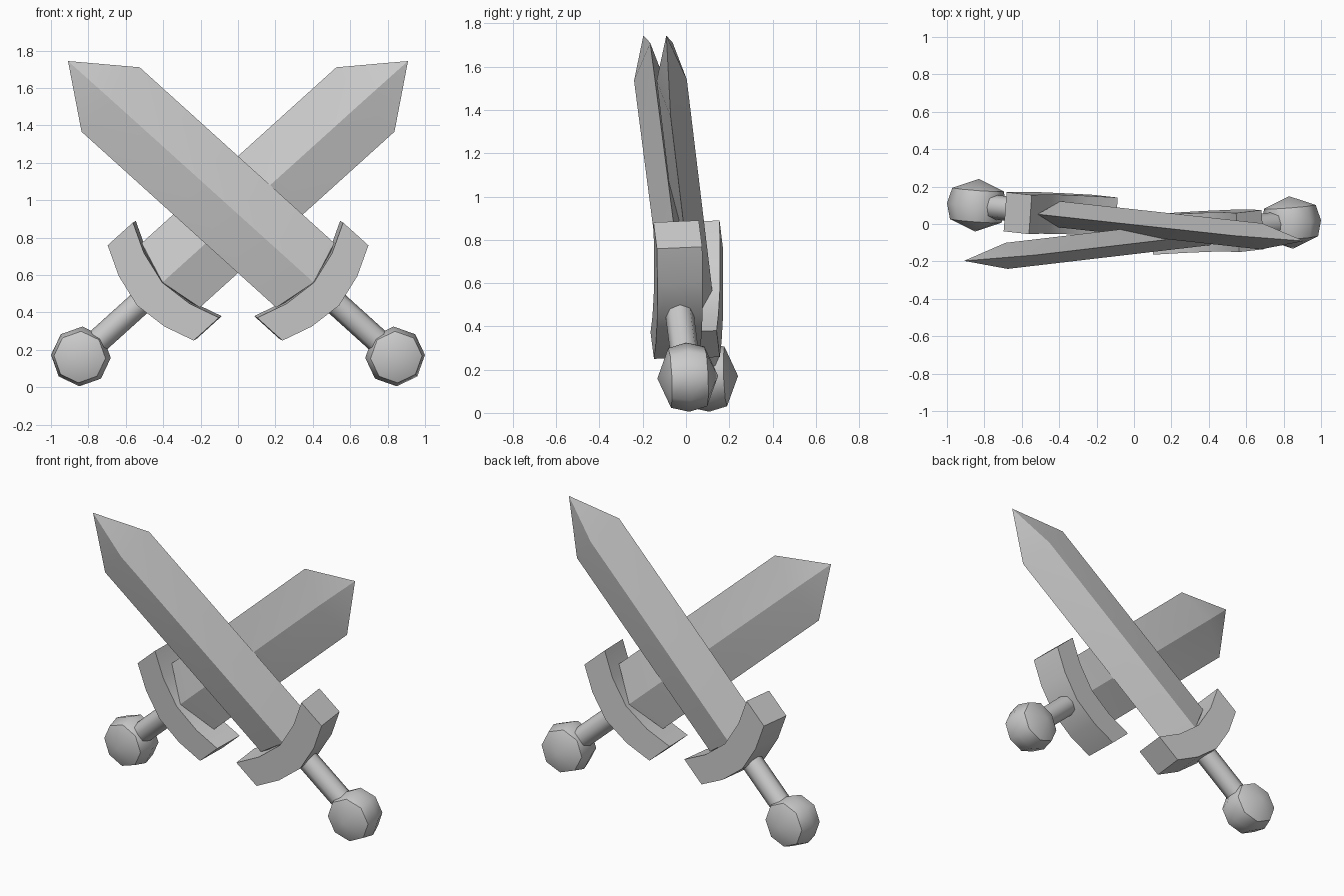
import bpy, bmesh, math
from mathutils import Vector

if "Cube" in bpy.data.objects:
    bpy.data.objects.remove(bpy.data.objects["Cube"])


def sword_space(side, y0, lean):
    """Map local (across blade, through blade, along blade) to world."""
    across = Vector((0.670, 0.02, 0.742))
    along = Vector((-0.742, lean, 0.670))
    through = along.cross(across).normalized()
    start = Vector((0.84, y0, 0.165))

    def place(p):
        v = start + across * p[0] + through * p[1] + along * p[2]
        return Vector((v.x * side, v.y, v.z))
    return place


def finish(name, bm, place, angle):
    for v in bm.verts:
        v.co = place(v.co)
    bmesh.ops.recalc_face_normals(bm, faces=bm.faces)
    mesh = bpy.data.meshes.new(name)
    bm.to_mesh(mesh)
    bm.free()
    obj = bpy.data.objects.new(name, mesh)
    bpy.context.collection.objects.link(obj)
    bpy.ops.object.select_all(action='DESELECT')
    obj.select_set(True)
    bpy.context.view_layer.objects.active = obj
    bpy.ops.object.shade_smooth_by_angle(angle=math.radians(angle))


def blade(name, place):
    # diamond section at base and shoulder, closing to a point
    bm = bmesh.new()
    w, t = 0.232, 0.07

    def diamond(edge_u, ridge_u):
        return [bm.verts.new(p) for p in ((w, 0, edge_u), (0, t, ridge_u),
                                          (-w, 0, edge_u), (0, -t, ridge_u))]
    base, top = diamond(0.648, 0.595), diamond(2.05, 2.05)
    tip = bm.verts.new((0, 0, 2.357))
    root = bm.verts.new((0, 0, 0.56))
    for i in range(4):
        j = (i + 1) % 4
        bm.faces.new((base[i], base[j], top[j], top[i]))
        bm.faces.new((top[i], top[j], tip))
        bm.faces.new((base[j], base[i], root))
    finish(name, bm, place, 30)


def guard(name, place):
    # curved strip extruded through its thickness
    bm = bmesh.new()
    curve = ((-0.343, 0.513), (-0.182, 0.447), (0, 0.414),
             (0.182, 0.447), (0.343, 0.513))
    rows = [[bm.verts.new((x, y, u + h)) for y, h in
             ((-0.105, 0), (0.105, 0), (0.105, 0.182), (-0.105, 0.182))]
            for x, u in curve]
    for a, b in zip(rows, rows[1:]):
        for i in range(4):
            j = (i + 1) % 4
            bm.faces.new((a[i], a[j], b[j], b[i]))
    bm.faces.new(rows[0])
    bm.faces.new(rows[-1])
    finish(name, bm, place, 40)


def handle(name, place):
    # octagonal grip
    bm = bmesh.new()
    bmesh.ops.create_cone(bm, cap_ends=True, segments=8, radius1=0.066,
                          radius2=0.066, depth=0.4)
    for v in bm.verts:
        v.co.z += 0.28
    finish(name, bm, place, 50)


def pommel(name, place):
    # eight-sided faceted ball with its poles facing front and back
    bm = bmesh.new()
    rings = [[bm.verts.new((r * math.cos(k * math.pi / 4), y,
                            r * math.sin(k * math.pi / 4))) for k in range(8)]
             for r, y in ((0.138, -0.084), (0.16, 0), (0.138, 0.084))]
    poles = [bm.verts.new((0, y, 0)) for y in (-0.141, 0.141)]
    for k in range(8):
        n = (k + 1) % 8
        for a, b in zip(rings, rings[1:]):
            bm.faces.new((a[k], a[n], b[n], b[k]))
        bm.faces.new((rings[0][k], rings[0][n], poles[0]))
        bm.faces.new((rings[2][k], rings[2][n], poles[1]))
    finish(name, bm, place, 50)


# two crossed swords, the second mirrored and set behind
for label, side, y0, lean in (("front", 1, 0.008, -0.087),
                              ("back", -1, 0.1, -0.081)):
    space = sword_space(side, y0, lean)
    blade(label + "_sword_blade", space)
    guard(label + "_sword_guard", space)
    handle(label + "_sword_handle", space)
    pommel(label + "_sword_pommel", space)
